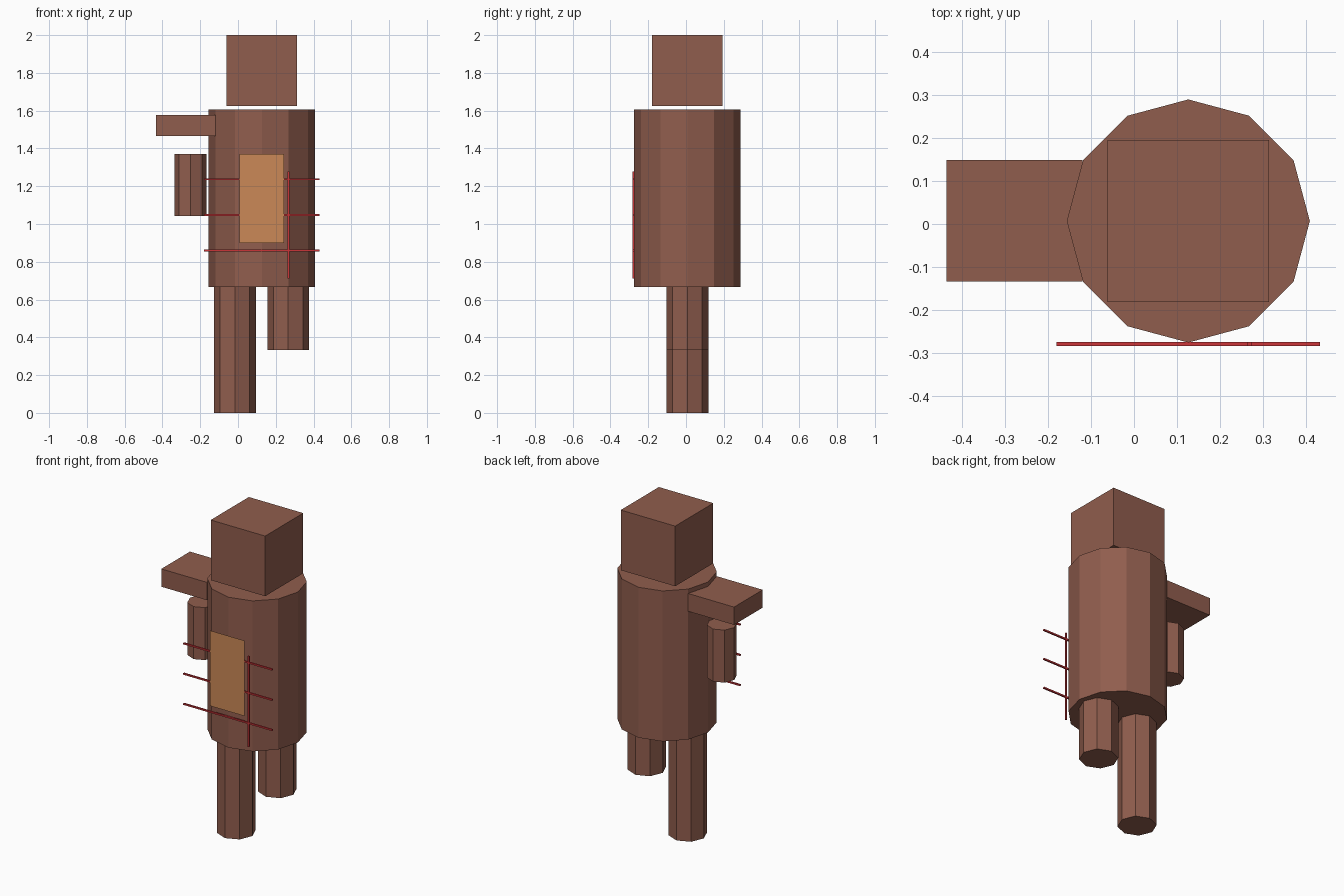
import bpy
from math import pi

if "Cube" in bpy.data.objects:
    bpy.data.objects.remove(bpy.data.objects["Cube"])


def material(name, rgb):
    m = bpy.data.materials.new(name)
    m.diffuse_color = (*rgb, 1)
    m.use_nodes = True
    m.node_tree.nodes["Principled BSDF"].inputs["Base Color"].default_value = m.diffuse_color
    return m


brown = material("brown", (0.28, 0.11, 0.075))
orange = material("orange", (0.60, 0.25, 0.095))
red = material("red", (0.60, 0.035, 0.04))
CX, CY = 0.126, 0.007  # body axis


def finish(name, mat):
    ob = bpy.context.object
    ob.name = name
    ob.data.materials.append(mat)
    return ob


def box(name, loc, size, mat=brown):
    bpy.ops.mesh.primitive_cube_add(size=1, location=loc)
    ob = finish(name, mat)
    ob.scale = size
    return ob


def prism(name, x, radius, z0, z1, sides):
    bpy.ops.mesh.primitive_cylinder_add(vertices=sides, radius=radius, depth=z1 - z0,
                                        location=(x, CY, (z0 + z1) / 2))
    return finish(name, brown)


# body
box("head", (CX, CY, 1.8125), (0.375, 0.375, 0.375))
prism("torso", CX, 0.282, 0.667, 1.605, 12)

# legs: one whole, one stump
prism("long_leg", -0.017, 0.111, 0, 0.667, 8)
prism("leg_stump", 0.266, 0.111, 0.333, 0.667, 8)

# shoulder slab and detached arm
box("shoulder", (-0.277, CY, 1.522), (0.316, 0.282, 0.111))
prism("upper_arm", -0.252, 0.085, 1.043, 1.37, 8)

# flat chest panel
bpy.ops.mesh.primitive_plane_add(size=1, location=(CX, -0.286, 1.135), rotation=(pi / 2, 0, 0))
finish("chest_panel", orange).scale = (0.235, 0.47, 1)

# red straps across the front
for i, z in enumerate((0.86, 1.048, 1.237)):
    box(f"cross_strap_{i + 1}", (CX, -0.278, z), (0.612, 0.0095, 0.0095), red)
box("upright_strap", (0.268, -0.278, 0.995), (0.0095, 0.0095, 0.565), red)
